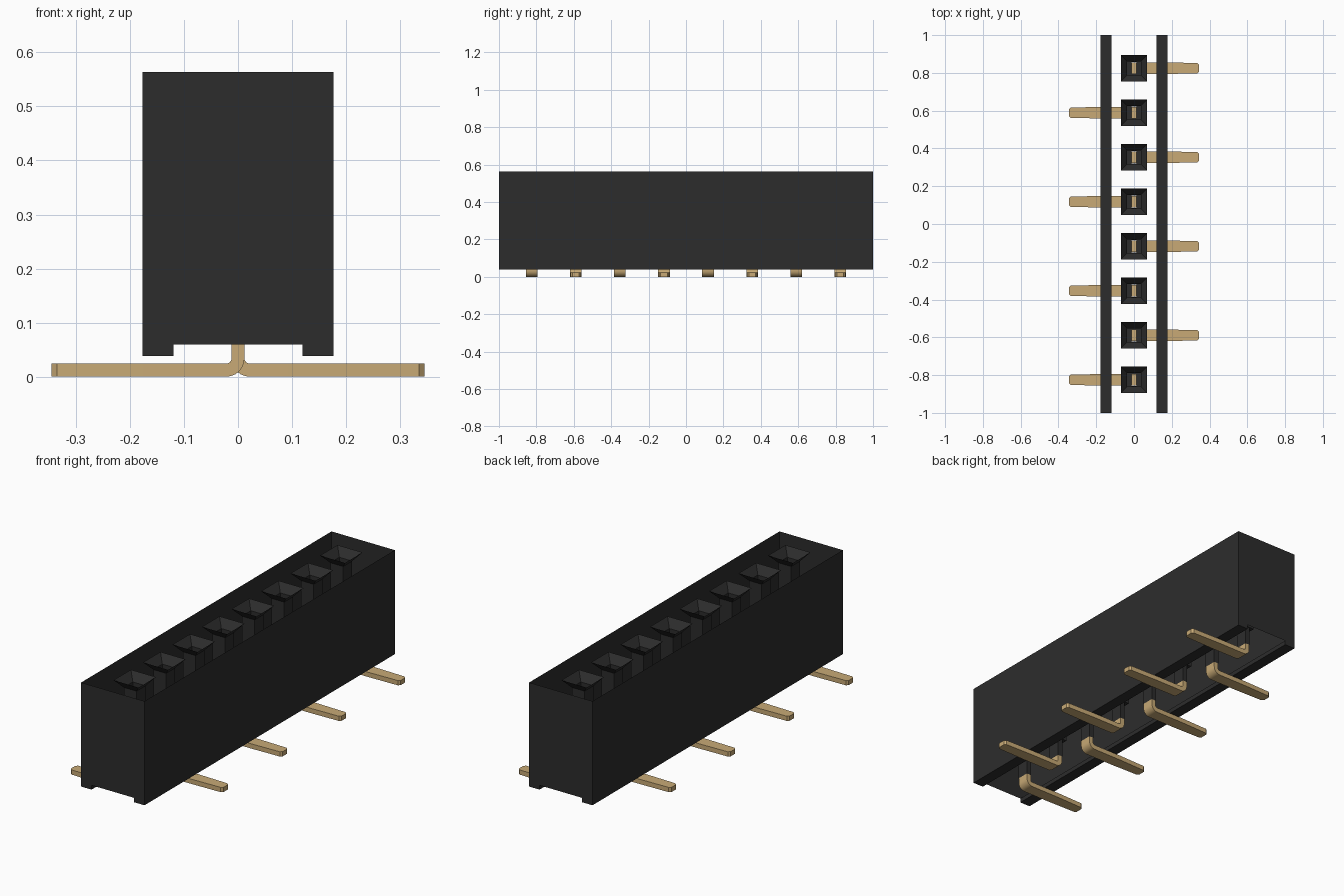
import bpy, bmesh, math

cube = bpy.data.objects.get("Cube")
if cube:
    bpy.data.objects.remove(cube, do_unlink=True)


def material(name, rgb):
    m = bpy.data.materials.new(name)
    m.use_nodes = True
    col = (*rgb, 1.0)
    m.diffuse_color = col
    bsdf = next(n for n in m.node_tree.nodes if n.type == 'BSDF_PRINCIPLED')
    bsdf.inputs["Base Color"].default_value = col
    bsdf.inputs["Roughness"].default_value = 0.6
    return m


BLACK = material("black plastic", (0.0255, 0.0255, 0.0255))
GOLD = material("gold metal", (0.578, 0.402, 0.181))

# Main sizes
HALF_X, HALF_Y = 0.177, 1.0
RAIL_X = 0.119                  # inner edge of the foot rails
Z_FOOT, Z_BASE, Z_TOP = 0.038, 0.06, 0.564
Z_FLOOR = 0.155                 # floor of each socket
COUNT, PITCH = 8, 0.2357
PIN_X, PIN_Y = 0.012, 0.031     # half thickness and half width of a pin


def finish(name, bm, mat):
    mesh = bpy.data.meshes.new(name)
    bm.to_mesh(mesh)
    bm.free()
    mesh.materials.append(mat)
    obj = bpy.data.objects.new(name, mesh)
    bpy.context.collection.objects.link(obj)
    return obj


def ring(bm, hx, hy, z):
    return [bm.verts.new((sx * hx, sy * hy, z))
            for sx, sy in ((-1, -1), (1, -1), (1, 1), (-1, 1))]


def bridge(bm, a, b):
    n = len(a)
    for i in range(n):
        j = (i + 1) % n
        bm.faces.new((a[i], a[j], b[j], b[i]))


# Housing: thin open shell with side walls, end plates and two foot rails
def build_housing():
    bm = bmesh.new()
    outline = [(-HALF_X, Z_TOP), (-HALF_X, Z_FOOT), (-RAIL_X, Z_FOOT), (-RAIL_X, Z_BASE),
               (RAIL_X, Z_BASE), (RAIL_X, Z_FOOT), (HALF_X, Z_FOOT), (HALF_X, Z_TOP)]
    front = [bm.verts.new((x, -HALF_Y, z)) for x, z in outline]
    back = [bm.verts.new((x, HALF_Y, z)) for x, z in outline]
    bm.faces.new(front)
    bm.faces.new(back[::-1])
    for i in range(7):
        if i != 3:              # the recess between the rails stays open
            bm.faces.new((front[i + 1], front[i], back[i], back[i + 1]))
    return finish("housing", bm, BLACK)


# Socket: funnel mouth, square well, floor and a narrow sleeve round the pin
def build_socket(index, y):
    bm = bmesh.new()
    gap = 0.001
    levels = [(0.07, 0.07, Z_TOP), (0.036, 0.036, Z_TOP - 0.04),
              (0.036, 0.036, Z_FLOOR),
              (PIN_X + gap, PIN_Y + gap, Z_FLOOR),
              (PIN_X + gap, PIN_Y + gap, Z_BASE)]
    rings = [ring(bm, *lv) for lv in levels]
    for a, b in zip(rings, rings[1:]):
        bridge(bm, a, b)
    obj = finish(f"socket_{index}", bm, BLACK)
    obj.location.y = y


# Pin: flat strip bent from vertical to a horizontal lead, side = +1 or -1
def build_pin(index, y, side):
    t = 2 * PIN_X
    r_in = 0.010
    r_out = r_in + t
    cx, cz = PIN_X + r_in, r_out            # bend centre
    # each section: outer point, inner point, half width
    sections = [((-PIN_X, Z_FLOOR + 0.01), (PIN_X, Z_FLOOR + 0.01), PIN_Y)]
    steps = 6
    for k in range(steps + 1):
        a = math.pi + k / steps * math.pi / 2
        c, s = math.cos(a), math.sin(a)
        sections.append(((cx + r_out * c, cz + r_out * s),
                         (cx + r_in * c, cz + r_in * s), PIN_Y))
    for x, hw in ((0.18, 0.031), (0.25, 0.029), (0.335, 0.027), (0.345, 0.018)):
        sections.append(((x, 0.0), (x, t), hw))

    bm = bmesh.new()
    rings = []
    for o, i, hw in sections:
        rings.append([bm.verts.new((side * p[0], sy * hw, p[1]))
                      for p, sy in ((o, -1), (i, -1), (i, 1), (o, 1))])
    for a, b in zip(rings, rings[1:]):
        bridge(bm, a, b)
    bm.faces.new(rings[0])
    bm.faces.new(rings[-1])
    bmesh.ops.recalc_face_normals(bm, faces=bm.faces[:])
    obj = finish(f"pin_{index}", bm, GOLD)
    obj.location.y = y
    return obj


build_housing()
pins = []
for n in range(COUNT):
    y = (n - (COUNT - 1) / 2) * PITCH
    build_socket(n + 1, y)
    pins.append(build_pin(n + 1, y, 1 if n % 2 else -1))

# Smooth only the pin bends
bpy.ops.object.select_all(action='DESELECT')
for p in pins:
    p.select_set(True)
bpy.context.view_layer.objects.active = pins[0]
bpy.ops.object.shade_smooth_by_angle(angle=math.radians(30))
